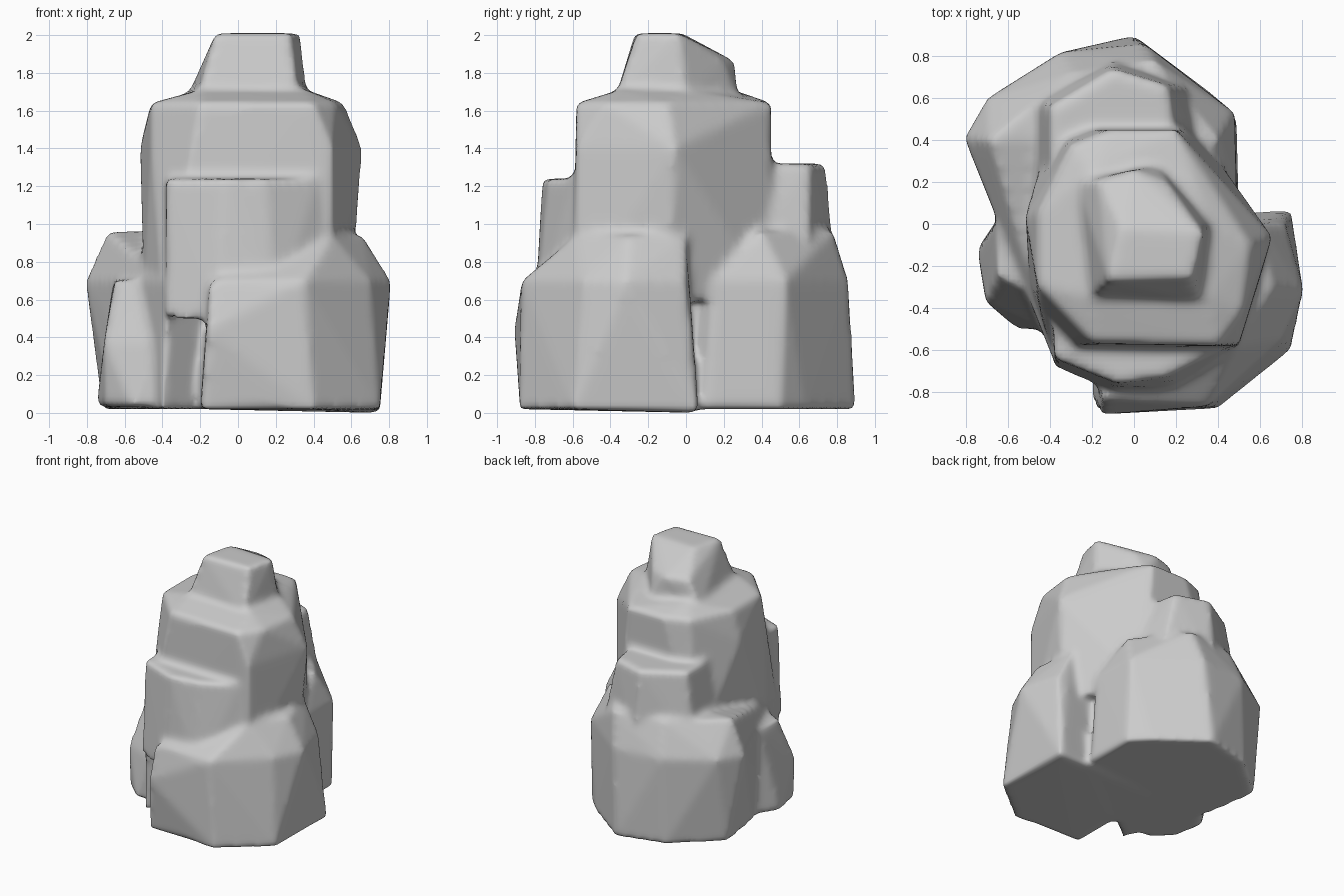
import bpy
import bmesh
from mathutils import Vector

default_cube = bpy.data.objects.get("Cube")
if default_cube:
    bpy.data.objects.remove(default_cube, do_unlink=True)


def make_material(name, color):
    material = bpy.data.materials.new(name)
    material.use_nodes = True
    material.diffuse_color = color
    shader = material.node_tree.nodes["Principled BSDF"]
    shader.inputs["Base Color"].default_value = color
    shader.inputs["Roughness"].default_value = 0.9
    return material


def add_chunk(mesh, *rings):
    """Add one convex block of rock, wrapped around rings of (height, outline)."""
    chunk = bmesh.new()
    for height, outline in rings:
        for x, y in outline:
            chunk.verts.new(Vector((x, y, height)))
    hull = bmesh.ops.convex_hull(chunk, input=chunk.verts)
    unused = {item for item in hull["geom_interior"] + hull["geom_unused"]
              if isinstance(item, bmesh.types.BMVert)}
    bmesh.ops.delete(chunk, geom=list(unused), context="VERTS")
    bmesh.ops.recalc_face_normals(chunk, faces=chunk.faces)
    # Copy the finished hull into the shared rock mesh
    copies = {vert: mesh.verts.new(vert.co) for vert in chunk.verts}
    for face in chunk.faces:
        mesh.faces.new([copies[vert] for vert in face.verts])
    chunk.free()


rock = bmesh.new()

# Broad rear base with a bulge on one side
add_chunk(
    rock,
    (.02, [(-.4, -.6), (-.66, .1), (-.72, .5), (-.38, .8), (0, .9),
           (.36, .63), (.49, .5), (.5, .1)]),
    (.7, [(-.38, -.66), (-.81, .41), (-.7, .6), (-.35, .82), (.05, .86),
          (.48, .53), (.49, .15)]),
    (.96, [(-.69, .4), (-.3, .72), (.1, .78), (.4, .4)]),
)

# Heavy front shoulder
add_chunk(
    rock,
    (.02, [(-.2, -.85), (.4, -.88), (.75, -.6), (-.2, 0)]),
    (0, [(.75, .07)]),
    (.44, [(-.16, -.91)]),
    (.7, [(-.15, -.84), (.35, -.87), (.7, -.55), (.81, -.32), (.72, 0)]),
    (.94, [(.66, -.3), (.5, -.58), (.6, 0)]),
)

# Small boulder leaning on the side
add_chunk(
    rock,
    (.03, [(-.7, -.37), (-.56, -.5), (-.4, -.5), (-.75, -.12), (-.6, .1)]),
    (.37, [(-.71, -.37), (-.43, -.5)]),
    (.7, [(-.65, -.25), (-.45, -.35), (-.66, 0), (-.4, 0)]),
)

# Front slab that ends in a ledge
add_chunk(
    rock,
    (.5, [(-.38, -.68), (-.1, -.8), (.2, -.8), (.5, -.6)]),
    (1.24, [(-.38, -.64), (-.08, -.76), (.15, -.73), (.42, -.6),
            (.3, 0), (-.4, 0)]),
)

# Tall central column
add_chunk(
    rock,
    (.6, [(-.5, -.3), (-.4, -.6), (.5, -.6), (.6, -.1), (.3, .45), (-.4, .45)]),
    (1.4, [(-.52, .04), (-.46, -.35), (.66, -.06), (.5, -.58)]),
    (1.64, [(-.46, -.3), (-.2, -.57), (.4, -.58), (.52, -.42), (.56, -.1),
            (.2, .45), (-.12, .45), (-.3, .38), (-.46, .05)]),
    (1.71, [(-.2, -.35), (.36, -.35), (.36, 0), (-.2, .25)]),
)

# Rear shelf
add_chunk(
    rock,
    (.7, [(-.5, .6), (-.1, .8), (.3, .65), (.4, .2), (-.5, 0)]),
    (1.32, [(-.4, .56), (-.1, .74), (.16, .66), (.2, .4), (-.4, .2)]),
)

# Crown on top
add_chunk(
    rock,
    (1.65, [(-.22, -.36), (.32, -.38), (.37, 0), (.12, .28), (-.28, .2)]),
    (1.86, [(0, .26), (-.17, .21), (.16, .2)]),
    (2.01, [(-.12, -.27), (.28, -.26), (.33, -.04), (-.06, -.02)]),
)

rock_mesh = bpy.data.meshes.new("boulder")
rock.to_mesh(rock_mesh)
rock.free()
boulder = bpy.data.objects.new("boulder", rock_mesh)
bpy.context.collection.objects.link(boulder)
rock_mesh.materials.append(make_material("stone grey", (.6, .6, .6, 1)))

# Fuse the chunks into one skin and soften the creases between them
remesh = boulder.modifiers.new("fuse", "REMESH")
remesh.mode = "VOXEL"
remesh.voxel_size = .025
remesh.use_smooth_shade = True
soften = boulder.modifiers.new("soften", "SMOOTH")
soften.factor = .5
soften.iterations = 6
